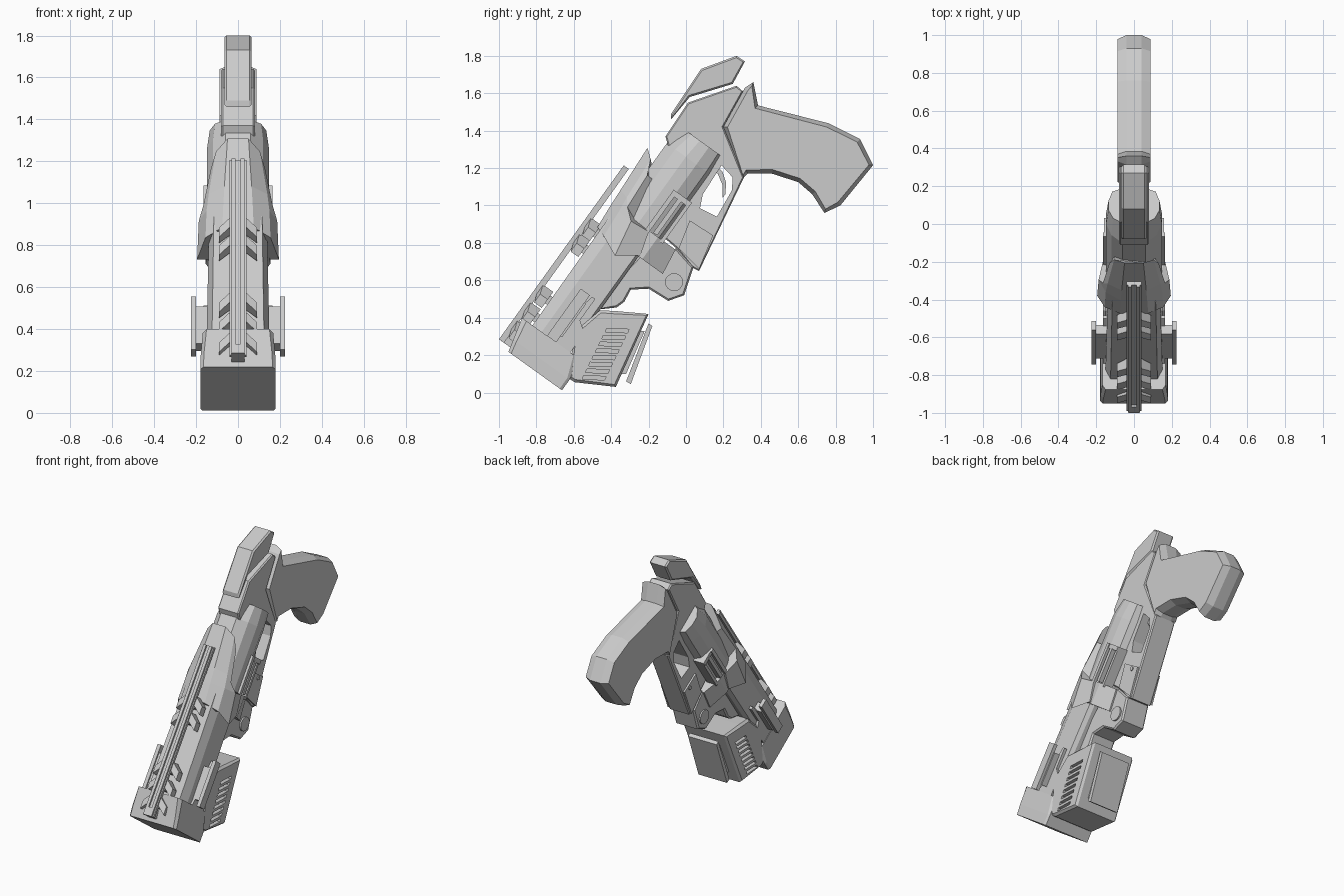
import bpy, bmesh
from mathutils import Vector

if "Cube" in bpy.data.objects:
    bpy.data.objects.remove(bpy.data.objects["Cube"])


def world(s, t):
    """Barrel frame (s along the barrel, t above its underside) to (y, z)."""
    return (-0.663 + 0.583 * s - 0.812 * t, 0.012 + 0.812 * s + 0.583 * t)


def finish(name, bm):
    bmesh.ops.recalc_face_normals(bm, faces=bm.faces)
    me = bpy.data.meshes.new(name)
    bm.to_mesh(me)
    bm.free()
    ob = bpy.data.objects.new(name, me)
    bpy.context.collection.objects.link(ob)
    return ob


def prism(name, pts, x0, x1, inset=0, depth=0, local=False):
    """Side profile extruded from x0 to x1; caps may be inset and raised."""
    if local:
        pts = [world(*p) for p in pts]
    bm = bmesh.new()
    a = [bm.verts.new((x0, y, z)) for y, z in pts]
    b = [bm.verts.new((x1, y, z)) for y, z in pts]
    caps = [bm.faces.new(a), bm.faces.new(b[::-1])]
    n = len(pts)
    for i in range(n):
        j = (i + 1) % n
        bm.faces.new((a[i], a[j], b[j], b[i]))
    bmesh.ops.recalc_face_normals(bm, faces=bm.faces)
    if inset:
        bmesh.ops.inset_individual(bm, faces=caps, thickness=inset, depth=depth)
    return finish(name, bm)


def slab(name, pts, hw, c=0, local=False):
    """Centred prism of half width hw with a chamfer c around both sides."""
    return prism(name, pts, -hw + c, hw - c, c, c, local)


def rect(s0, s1, t0, t1):
    return [(s0, t0), (s1, t0), (s1, t1), (s0, t1)]


def loft(name, rings):
    """Skin mirrored half sections; each point is (x, t, s), top to bottom."""
    bm = bmesh.new()
    loops = []
    for half in rings:
        full = half + [(-x, t, s) for x, t, s in reversed(half)]
        loops.append([bm.verts.new((x, *world(s, t))) for x, t, s in full])
    for a, b in zip(loops, loops[1:]):
        for i in range(len(a)):
            j = (i + 1) % len(a)
            bm.faces.new((a[i], a[j], b[j], b[i]))
    bm.faces.new(loops[0])
    bm.faces.new(loops[-1][::-1])
    return finish(name, bm)


def ring(s, pts):
    return [(x, t, s) for x, t in pts]


def cut(target, cutters):
    for c in cutters:
        m = target.modifiers.new("cut", 'BOOLEAN')
        m.operation, m.solver, m.object = 'DIFFERENCE', 'EXACT', c
        bpy.context.view_layer.objects.active = target
        bpy.ops.object.modifier_apply(modifier=m.name)
        bpy.data.objects.remove(c)


def pin(name, y, z, r, half, n):
    bpy.ops.mesh.primitive_cylinder_add(vertices=n, radius=r, depth=2 * half,
                                        location=(0, y, z), rotation=(0, 1.5708, 0))
    bpy.context.object.name = name


# Muzzle block and barrel
loft("muzzle_block", [
    ring(0, [(.165, .353), (.18, .335), (.18, .015), (.17, 0)]),
    ring(.07, [(.162, .37), (.178, .35), (.178, .015), (.17, 0)]),
    ring(.19, [(.15, .40), (.168, .37), (.168, .06), (.15, .03)])])
loft("barrel", [
    ring(.12, [(.125, .33), (.152, .27), (.152, .10), (.13, .085)]),
    ring(.90, [(.115, .335), (.138, .27), (.138, .10), (.11, .085)])])

# Tapered shroud over the rear of the barrel
loft("shroud", [
    [(.075, .355, .82), (.155, .30, .80), (.195, .19, .75), (.16, .08, .83)],
    [(.07, .365, .95), (.15, .31, .95), (.187, .227, .95), (.165, .118, .96)],
    [(.065, .37, 1.05), (.14, .32, 1.04), (.165, .287, 1.0), (.13, .22, .97)],
    [(.05, .385, 1.32), (.105, .335, 1.28), (.13, .30, 1.2), (.10, .25, 1.2)]])

# Eight-sided receiver tube and its front collar
tube = [(.06, .315), (.12, .26), (.148, .19), (.148, .12), (.12, .055), (.07, .03)]
loft("receiver_tube", [
    ring(.84, tube),
    ring(1.40, tube),
    ring(1.515, [(.05, .272), (.11, .235), (.135, .18), (.135, .12), (.115, .06), (.07, .042)])])
loft("collar", [
    ring(.82, [(.15, .10), (.155, .06), (.10, -.075)]),
    ring(.965, [(.15, .12), (.155, .06), (.10, -.055)])])

# Top rail: spine, ridge, front post and paired chevron teeth
slab("rail_spine", rect(.025, 1.17, .40, .42), .04, 0, True)
for sx in (-1, 1):
    prism("rail_ridge", rect(.03, 1.17, .415, .433), sx * .012, sx * .032, local=True)
slab("rail_front_post", [(.025, .433), (.025, .35), (.08, .35), (.08, .433)], .03, 0, True)
for s in (.09, .21, .325, .66, .765):
    slab("rail_tooth_core", rect(s, s + .05, .32, .41), .04, 0, True)
    for sx in (-1, 1):
        bm = bmesh.new()
        vs = []
        for x, ds in ((.035, .02), (.09, -.03)):
            top = .412 if x < .05 else .395
            vs.append([bm.verts.new((sx * x, *world(s + ds + d, t)))
                       for d, t in rect(0, .055, .345, top)])
        a, b = vs
        bm.faces.new(a)
        bm.faces.new(b[::-1])
        for i in range(4):
            j = (i + 1) % 4
            bm.faces.new((a[i], a[j], b[j], b[i]))
        finish("rail_tooth", bm)

# Side rails, side panels and ejection details, mirrored
for sx in (-1, 1):
    prism("side_rail_base", rect(.23, .45, .165, .225), sx * .13, sx * .205, local=True)
    prism("side_rail", rect(.19, .50, .175, .235), sx * .2, sx * .225, local=True)
    prism("side_panel", [(.15, .08), (.32, .085), (.36, .14), (.50, .14), (.50, .16), (.15, .24)],
          sx * .12, sx * .165, local=True)
    prism("port_frame_upper", rect(.95, 1.22, .115, .14), sx * .12, sx * .165, local=True)
    prism("port_frame_lower", rect(.95, 1.22, .02, .04), sx * .08, sx * .15, local=True)
    prism("port_bar", rect(.97, 1.20, .07, .095), sx * .12, sx * .16, local=True)
    prism("port_end", rect(1.19, 1.22, .02, .14), sx * .08, sx * .158, local=True)

# Slotted block under the muzzle with a cover plate
block = slab("lower_block", [(-.625, .075), (-.595, .055), (-.375, .03), (-.2, .42),
                             (-.37, .435), (-.46, .44), (-.6, .32)], .165, .015)
slots = []
for i in range(8):
    y, z = -.495 + .0175 * i, .08 + .036 * i
    for sx in (-1, 1):
        slots.append(prism("slot_cutter", [(y - .06, z - .009), (y + .06, z - .013),
                                           (y + .068, z + .006), (y - .052, z + .010)],
                           sx * .14, sx * .2))
cut(block, slots)
slab("cover_plate_mount", [(-.36, .10), (-.32, .10), (-.22, .33), (-.26, .33)], .09)
slab("cover_plate", [(-.32, .06), (-.2, .37), (-.18, .355), (-.295, .045)], .11)

# Hinge lug with its pin
slab("hinge_lug", [(-.24, .74), (-.05, .77), (.04, .67), (-.01, .52), (-.095, .49), (-.2, .555),
                   (-.295, .55), (-.33, .485), (-.37, .455), (-.46, .445), (-.42, .55)], .09, .01)
pin("hinge_pin", -.064, .59, .048, .1, 16)

# Frame with trigger opening
frame = slab("frame", [(-.11, 1.37), (.01, 1.55), (.27, 1.64), (.305, 1.61), (.2, 1.42),
                       (.31, 1.15), (.07, .65), (.03, .67), (-.05, .77), (-.2, .9),
                       (-.05, 1.15)], .08, .008)
cut(frame, [prism("guard_cutter", [(.19, 1.215), (.25, 1.15), (.245, 1.08), (.165, .94),
                                   (.075, .985), (.09, 1.06)], -.3, .3)])
slab("trigger", [(.12, 1.21), (.17, 1.17), (.195, 1.11), (.195, 1.04), (.21, 1.06),
                 (.215, 1.12), (.195, 1.18), (.15, 1.23)], .025)
slab("frame_plate", [(.02, .92), (.145, .84), (.07, .66), (-.04, .77)], .092)
pin("frame_pin", .09, .85, .014, .098, 10)

# Hammer plate
slab("hammer_plate", [(-.08, 1.46), (-.08, 1.49), (.08, 1.73), (.27, 1.8), (.315, 1.77),
                      (.25, 1.65), (.02, 1.58)], .065, .01)

# Grip with ridged back
prism("grip", [(.2, 1.42), (.315, 1.63), (.36, 1.66), (.385, 1.535), (.76, 1.44), (.93, 1.355),
               (1.0, 1.215), (.825, 1.0), (.74, .96), (.675, 1.06), (.6, 1.125), (.46, 1.17),
               (.33, 1.17), (.3, 1.14)], -.04, .04, .022, .048)
